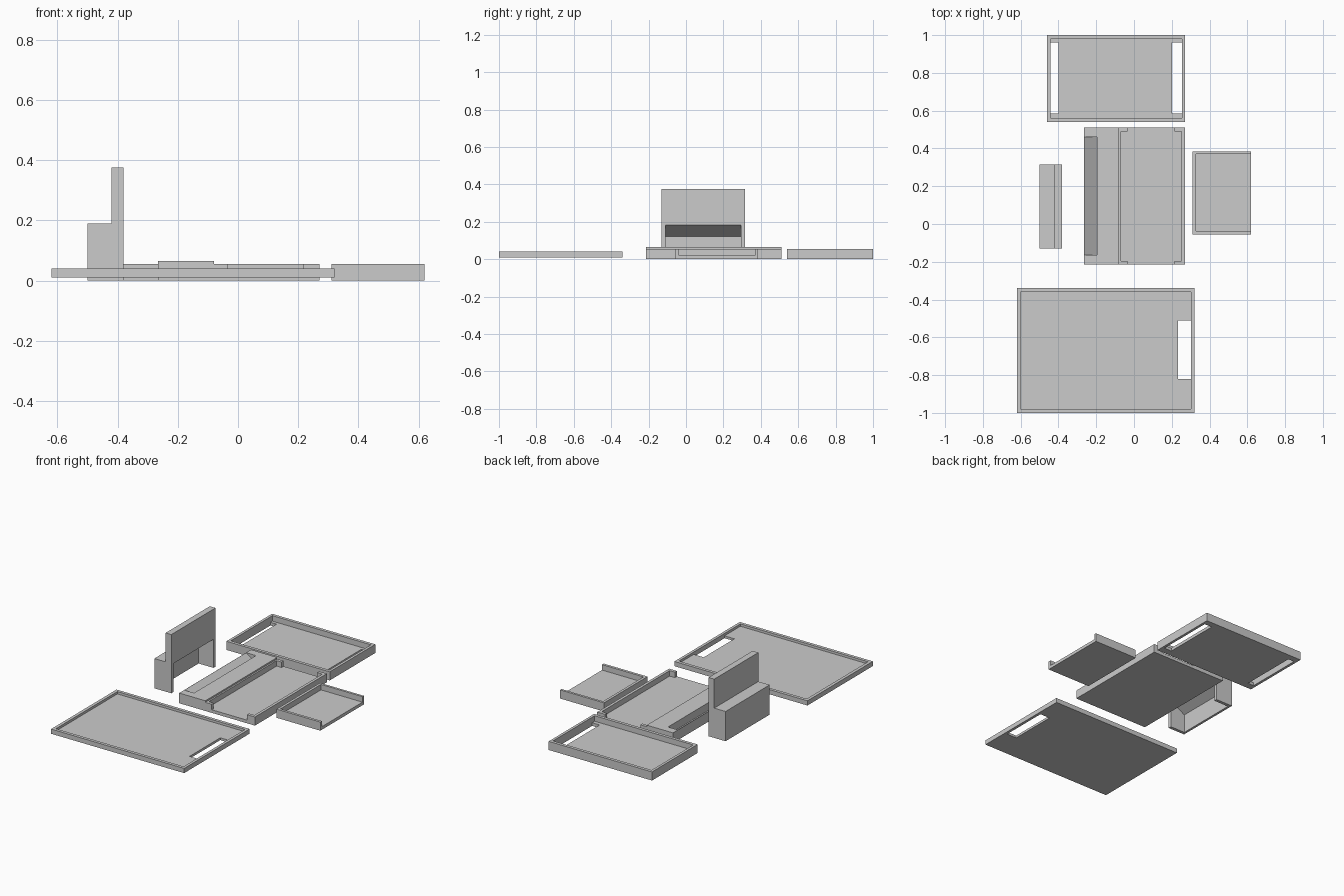
import bpy, bmesh

if "Cube" in bpy.data.objects:
    bpy.data.objects.remove(bpy.data.objects["Cube"])


def prism(name, profile, y0, y1):
    """Extrude an x-z profile along y into a closed solid."""
    bm = bmesh.new()
    face = bm.faces.new([bm.verts.new((x, y0, z)) for x, z in profile])
    ext = bmesh.ops.extrude_face_region(bm, geom=[face])
    moved = [v for v in ext["geom"] if isinstance(v, bmesh.types.BMVert)]
    bmesh.ops.translate(bm, verts=moved, vec=(0, y1 - y0, 0))
    bmesh.ops.recalc_face_normals(bm, faces=bm.faces)
    mesh = bpy.data.meshes.new(name)
    bm.to_mesh(mesh)
    bm.free()
    obj = bpy.data.objects.new(name, mesh)
    bpy.context.collection.objects.link(obj)
    return obj


def box(name, x0, x1, y0, y1, z0, z1):
    return prism(name, [(x0, z0), (x1, z0), (x1, z1), (x0, z1)], y0, y1)


def cut(obj, cutter):
    """Subtract the cutter, apply the result and discard the cutter."""
    cutter.hide_render = True
    mod = obj.modifiers.new("cut", "BOOLEAN")
    mod.operation = "DIFFERENCE"
    mod.solver = "EXACT"
    mod.object = cutter
    bpy.context.view_layer.objects.active = obj
    bpy.ops.object.modifier_apply(modifier=mod.name)
    bpy.data.objects.remove(cutter)


HIGH = 0.2   # cutters reach above every tray

# Large shallow tray with one slot through its floor
large = box("large_tray", -0.62, 0.32, -1.0, -0.34, 0.01, 0.04)
cut(large, box("cutter", -0.60, 0.302, -0.98, -0.36, 0.025, HIGH))
cut(large, box("cutter", 0.232, 0.302, -0.82, -0.51, -0.1, HIGH))

# Rear tray with a slot at each end
rear = box("rear_tray", -0.46, 0.27, 0.54, 1.0, 0.0, 0.055)
cut(rear, box("cutter", -0.443, 0.253, 0.56, 0.98, 0.02, HIGH))
for x0, x1 in ((-0.443, -0.40), (0.20, 0.253)):
    cut(rear, box("cutter", x0, x1, 0.585, 0.96, -0.1, HIGH))

# Middle base: raised bar on the left, recess on the right
base = prism("middle_base", [(-0.265, 0), (0.27, 0), (0.27, 0.055), (-0.08, 0.055),
                             (-0.08, 0.065), (-0.265, 0.065)], -0.215, 0.51)
cut(base, box("cutter", -0.07, 0.252, -0.195, 0.49, 0.02, HIGH))
# Openings through both end walls, leaving corner stubs
cut(base, box("cutter", -0.035, 0.215, -0.3, 0.6, 0.02, HIGH))
# Sloped groove in the raised bar
cut(base, prism("cutter", [(-0.264, 0.065), (-0.195, 0.015), (-0.195, 0.1),
                           (-0.264, 0.1)], -0.165, 0.46))

# Small tray, open on its right side
small = box("small_tray", 0.31, 0.62, -0.055, 0.385, 0.0, 0.055)
cut(small, box("cutter", 0.327, 0.7, -0.038, 0.37, 0.02, HIGH))

# Upright bracket: tall panel with a hollow box behind, sloped inner ceiling
bracket = prism("upright_bracket", [(-0.50, 0), (-0.38, 0), (-0.38, 0.375), (-0.42, 0.375),
                                    (-0.42, 0.19), (-0.50, 0.19)], -0.13, 0.315)
cut(bracket, prism("cutter", [(-0.485, -0.05), (-0.37, -0.05), (-0.37, 0.188),
                              (-0.485, 0.12)], -0.11, 0.295))
